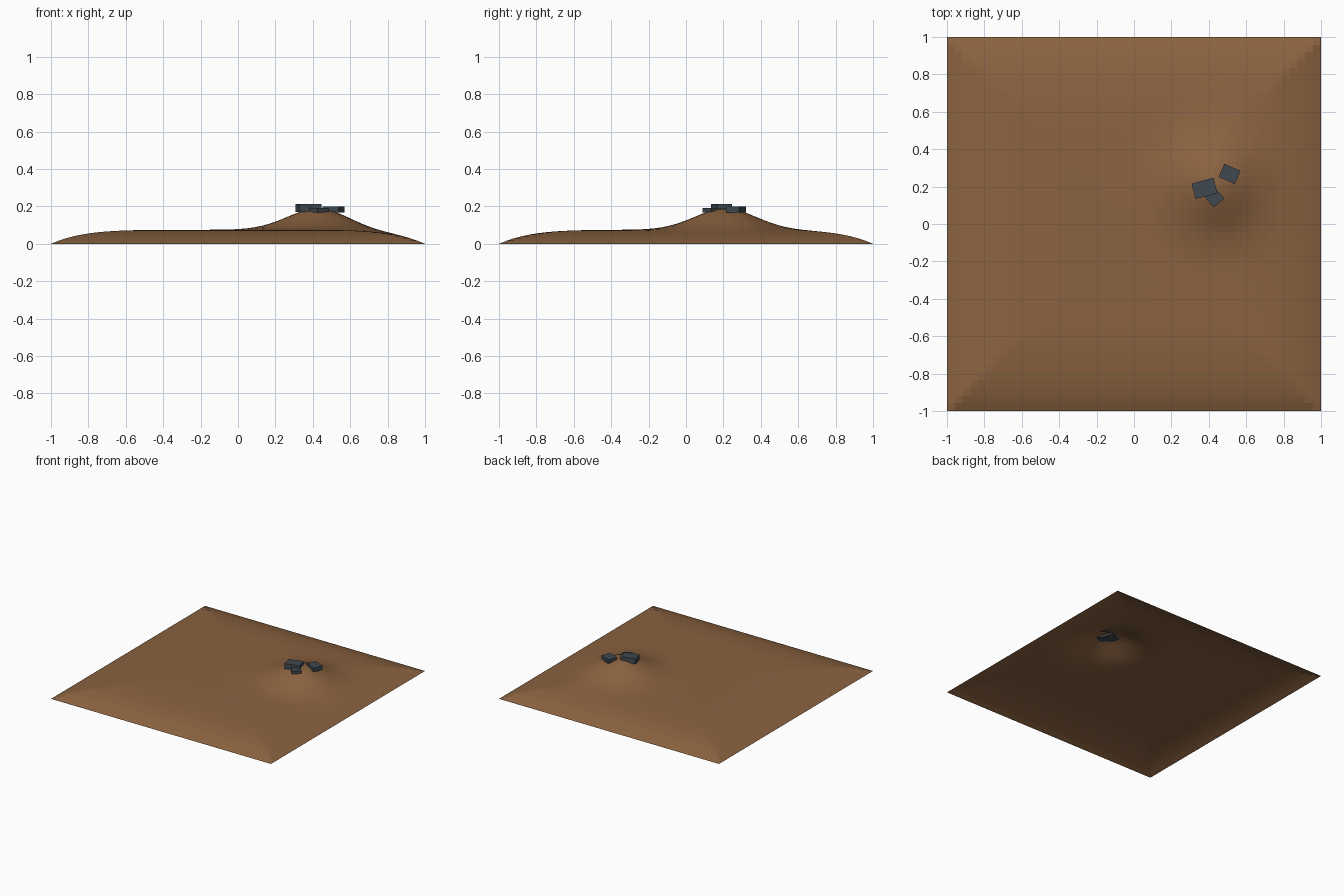
import bpy, bmesh, math
from mathutils import Matrix

if "Cube" in bpy.data.objects:
    bpy.data.objects.remove(bpy.data.objects["Cube"])


def material(name, color):
    m = bpy.data.materials.new(name)
    m.diffuse_color = color
    m.use_nodes = True
    m.node_tree.nodes["Principled BSDF"].inputs["Base Color"].default_value = m.diffuse_color
    return m


def make_object(name, bm, mat):
    bm.normal_update()
    mesh = bpy.data.meshes.new(name)
    bm.to_mesh(mesh)
    bm.free()
    mesh.materials.append(mat)
    obj = bpy.data.objects.new(name, mesh)
    bpy.context.collection.objects.link(obj)
    return obj


def height(x, y):
    # plateau that drops to zero at the square border, plus one round hill
    edge = 1 - max(abs(x), abs(y)) ** 6
    hill = 0.115 * math.exp(-((x - 0.43) ** 2 + (y - 0.21) ** 2) / (2 * 0.165 ** 2))
    return edge * (0.075 + hill)


soil = material("soil", (0.26, 0.125, 0.052, 1))
stone = material("stone", (0.05, 0.065, 0.08, 1))

# open ground sheet
bm = bmesh.new()
bmesh.ops.create_grid(bm, x_segments=48, y_segments=48, size=1)
for v in bm.verts:
    v.co.z = height(v.co.x, v.co.y)
make_object("ground", bm, soil)

# blocky rocks on the hilltop: x, y, bottom, top, length, width, turn
rocks = [
    (0.377, 0.190, 0.170, 0.213, 0.121, 0.085, 15),
    (0.511, 0.268, 0.168, 0.200, 0.094, 0.076, -24),
    (0.432, 0.139, 0.168, 0.192, 0.074, 0.070, 40),
]
for i, (x, y, z0, z1, l, w, turn) in enumerate(rocks):
    bm = bmesh.new()
    bmesh.ops.create_cube(bm, size=1, matrix=Matrix.Translation((x, y, (z0 + z1) / 2))
                          @ Matrix.Rotation(math.radians(turn), 4, 'Z')
                          @ Matrix.Diagonal((l, w, z1 - z0, 1)))
    make_object(f"rock_{i + 1}", bm, stone)
